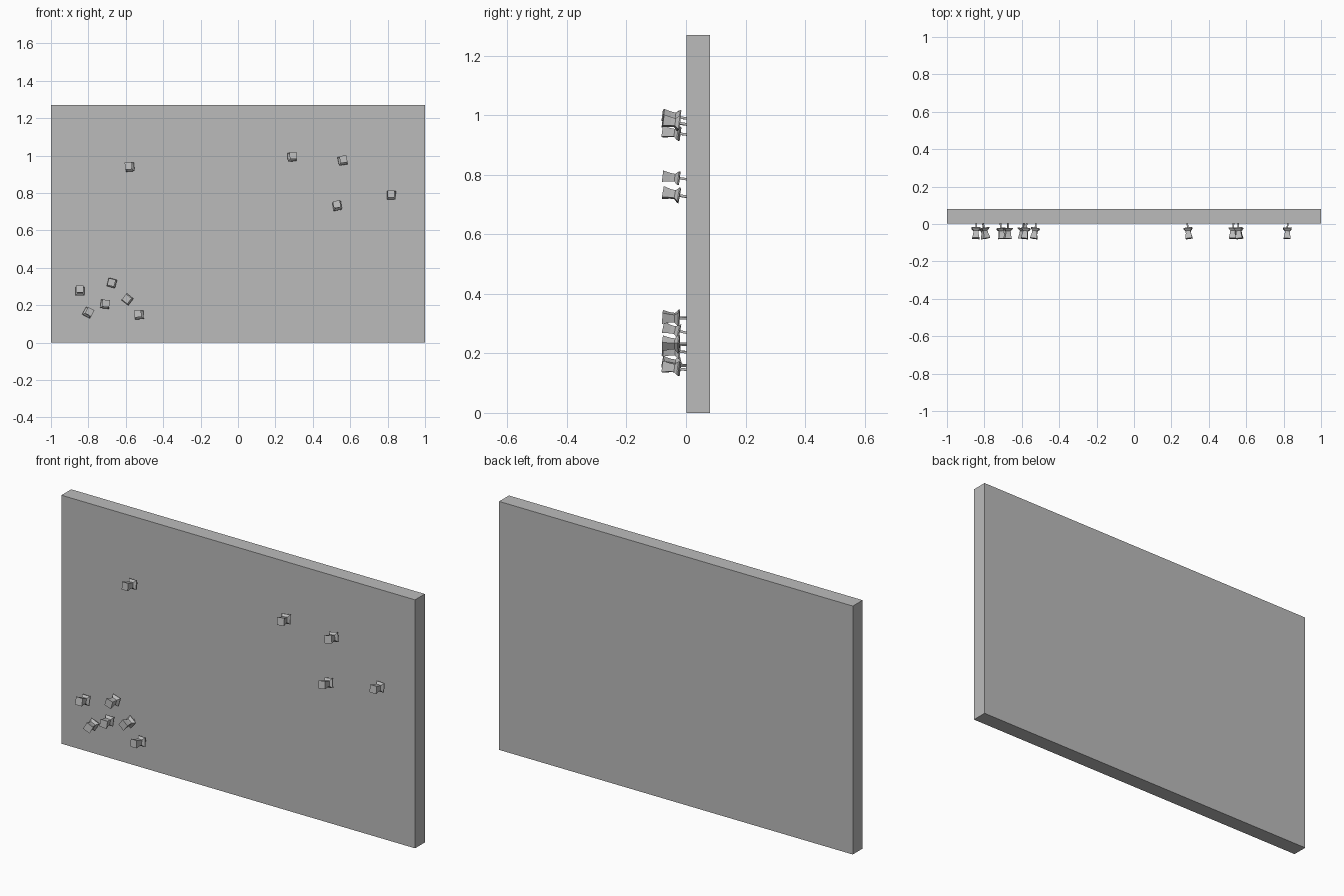
import bpy
import bmesh
from math import cos, sin, pi, radians, sqrt
from mathutils import Vector, Matrix, Quaternion

cube = bpy.data.objects.get("Cube")
if cube:
    bpy.data.objects.remove(cube, do_unlink=True)

# Single flat grey for everything
grey = bpy.data.materials.new("plain_grey")
grey.use_nodes = True
grey.diffuse_color = (0.5, 0.5, 0.5, 1)
grey.node_tree.nodes["Principled BSDF"].inputs["Base Color"].default_value = (0.5, 0.5, 0.5, 1)


def add_object(name, bm):
    bmesh.ops.recalc_face_normals(bm, faces=bm.faces)
    mesh = bpy.data.meshes.new(name)
    bm.to_mesh(mesh)
    bm.free()
    mesh.materials.append(grey)
    obj = bpy.data.objects.new(name, mesh)
    bpy.context.collection.objects.link(obj)
    return obj


# Board
BOARD_FRONT, BOARD_BACK, BOARD_HEIGHT = 0.002, 0.081, 1.27
bm = bmesh.new()
bmesh.ops.create_cube(bm, size=1)
bmesh.ops.scale(bm, verts=bm.verts, vec=(2, BOARD_BACK - BOARD_FRONT, BOARD_HEIGHT))
bmesh.ops.translate(bm, verts=bm.verts,
                    vec=(0, (BOARD_FRONT + BOARD_BACK) / 2, BOARD_HEIGHT / 2))
add_object("board", bm)

# Pin profile: distance from the board, half width (needle, collar, waist, head)
PROFILE = [(0, 0.004), (0.023, 0.004), (0.024, 0.023), (0.028, 0.023),
           (0.040, 0.013), (0.055, 0.014), (0.081, 0.019)]


def add_pin(name, x, z, lean_x, lean_z, roll):
    bm = bmesh.new()
    rings = []
    for dist, half in PROFILE:
        r = half * sqrt(2)
        rings.append([bm.verts.new((r * cos(a), r * sin(a), dist))
                      for a in (pi / 4 + i * pi / 2 for i in range(4))])
    for low, high in zip(rings, rings[1:]):
        for i in range(4):
            j = (i + 1) % 4
            bm.faces.new((low[i], low[j], high[j], high[i]))
    bm.faces.new(rings[0])
    bm.faces.new(rings[-1])
    pin = add_object(name, bm)
    # Aim the pin out of the board, leaning a little
    axis = Vector((lean_x, -0.08, lean_z))
    turn = axis.to_track_quat('Z', 'Y') @ Quaternion((0, 0, 1), radians(roll))
    base = Vector((x - lean_x / 2, BOARD_FRONT, z - lean_z / 2))
    pin.matrix_world = Matrix.Translation(base) @ turn.to_matrix().to_4x4()


# Pins: x, z, sideways lean, upward lean, roll in degrees
PINS = [
    (-0.58, 0.94, -0.012, 0.010, 5),
    (0.29, 0.995, 0.010, 0.012, 3),
    (0.56, 0.975, 0.007, 0.012, 10),
    (0.53, 0.733, -0.003, 0.014, 10),
    (0.82, 0.79, -0.002, 0.010, 0),
    (-0.845, 0.278, -0.002, 0.018, 0),
    (-0.80, 0.162, 0.014, 0.007, -28),
    (-0.71, 0.207, 0.008, 0.006, -6),
    (-0.675, 0.32, -0.003, 0.004, -15),
    (-0.592, 0.232, -0.006, 0.003, -38),
    (-0.53, 0.15, -0.012, 0.010, 4),
]
for number, pin in enumerate(PINS, 1):
    add_pin(f"push_pin_{number}", *pin)
